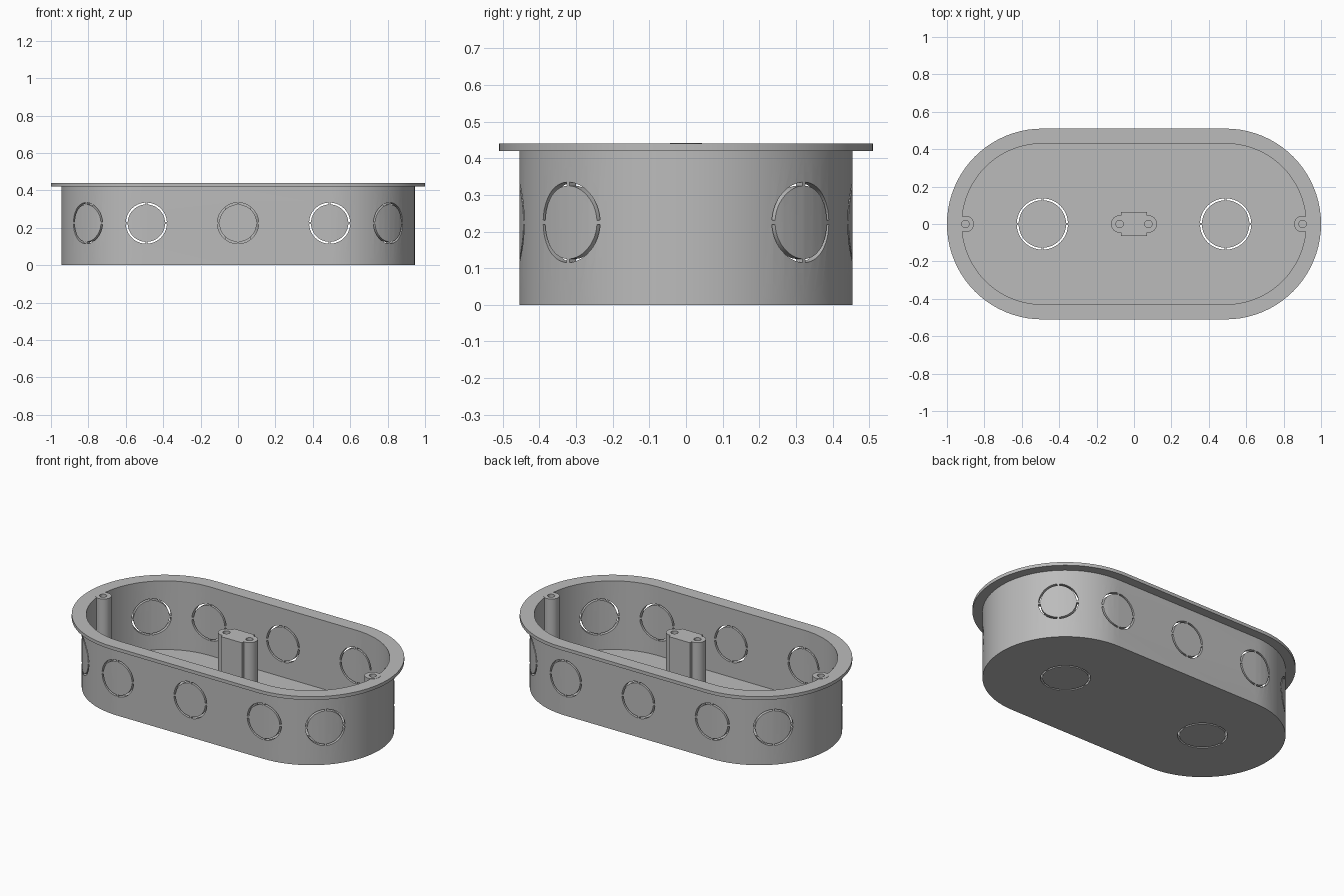
import bpy, bmesh
from math import pi, sin, cos, radians
from mathutils import Matrix

cube = bpy.data.objects.get("Cube")
if cube:
    bpy.data.objects.remove(cube, do_unlink=True)

HALF = 0.49        # half length of the straight sides
R_OUT, R_IN, R_RIM = 0.455, 0.43, 0.51
TOP, RIM_Z, FLOOR = 0.44, 0.42, 0.025

grey = bpy.data.materials.new("box grey")
grey.use_nodes = True
colour = (0.5, 0.5, 0.5, 1)
grey.diffuse_color = colour
grey.node_tree.nodes["Principled BSDF"].inputs["Base Color"].default_value = colour


def finish(name, bm):
    bmesh.ops.recalc_face_normals(bm, faces=bm.faces)
    mesh = bpy.data.meshes.new(name)
    bm.to_mesh(mesh)
    bm.free()
    mesh.materials.append(grey)
    obj = bpy.data.objects.new(name, mesh)
    bpy.context.collection.objects.link(obj)
    return obj


def arc(cx, radius, start, end, steps):
    angles = [start + (end - start) * i / steps for i in range(steps + 1)]
    return [(cx + radius * cos(a), radius * sin(a)) for a in angles]


def stadium(radius, steps=40):
    return (arc(HALF, radius, -pi / 2, pi / 2, steps)
            + arc(-HALF, radius, pi / 2, 3 * pi / 2, steps))


def loft(bm, sections, matrix=Matrix()):
    """Join outlines (points, z) in order and cap both ends."""
    rings = [[bm.verts.new(matrix @ Matrix.Translation((x, y, z)).translation)
              for x, y in points] for points, z in sections]
    for low, high in zip(rings, rings[1:]):
        for i in range(len(low)):
            j = (i + 1) % len(low)
            bm.faces.new((low[i], low[j], high[j], high[i]))
    bm.faces.new(rings[0])
    bm.faces.new(rings[-1])


def slot_ring(bm, radius, depth, matrix):
    """Four arc slots separated by narrow bridges."""
    gap = 0.006 / radius
    for k in range(4):
        a, b = k * pi / 2 + gap, (k + 1) * pi / 2 - gap
        outline = arc(0, radius, a, b, 12) + arc(0, radius - 0.01, b, a, 12)
        loft(bm, [(outline, -depth), (outline, depth)], matrix)


def cut(obj, cutter):
    mod = obj.modifiers.new("cut", 'BOOLEAN')
    mod.operation, mod.solver, mod.object = 'DIFFERENCE', 'EXACT', cutter
    bpy.ops.object.select_all(action='DESELECT')
    bpy.context.view_layer.objects.active = obj
    obj.select_set(True)
    bpy.ops.object.modifier_apply(modifier=mod.name)


# Open box with floor and rim
bm = bmesh.new()
loft(bm, [(stadium(r), z) for r, z in (
    (R_OUT, 0), (R_OUT, RIM_Z), (R_RIM, RIM_Z), (R_RIM, TOP), (R_IN, TOP), (R_IN, FLOOR))])
box = finish("box_shell", bm)

# Screw posts at the two ends
parts = [box]
for side, name in ((1, "left_end_post"), (-1, "right_end_post")):
    bm = bmesh.new()
    outline = arc(side * 0.9, 0.044, 0, 2 * pi, 32)[:-1]
    loft(bm, [(outline, 0.01), (outline, TOP + 0.001)])
    parts.append(finish(name, bm))

# Double screw post in the middle
bm = bmesh.new()
half = [(0.07, -0.063)] + arc(0.077, 0.046, -radians(98), radians(98), 24) + [(0.07, 0.063)]
outline = half + [(-x, -y) for x, y in half]
loft(bm, [(outline, 0.01), (outline, TOP)])
parts.append(finish("centre_post", bm))

# Screw holes
bm = bmesh.new()
for x in (-0.902, -0.077, 0.077, 0.902):
    outline = arc(x, 0.02, 0, 2 * pi, 24)[:-1]
    loft(bm, [(outline, 0.15), (outline, 0.5)])
holes = finish("hole_cutter", bm)

# Knockout slots in the floor and walls
bm = bmesh.new()
for x in (-HALF, HALF):
    slot_ring(bm, 0.137, 0.05, Matrix.Translation((x, 0, 0)))
walls = [(x, a) for x in (-HALF, 0, HALF) for a in (-90, 90)]
walls += [(HALF, 45), (HALF, -45), (-HALF, 135), (-HALF, -135)]
for x, angle in walls:
    a = radians(angle)
    spot = Matrix.Translation((x + 0.4425 * cos(a), 0.4425 * sin(a), 0.225))
    slot_ring(bm, 0.11, 0.05, spot @ Matrix.Rotation(a, 4, 'Z') @ Matrix.Rotation(pi / 2, 4, 'Y'))
slots = finish("slot_cutter", bm)

cut(box, slots)
for part in parts:
    cut(part, holes)
    bpy.ops.object.shade_smooth_by_angle(angle=radians(30))
for cutter in (holes, slots):
    bpy.data.objects.remove(cutter, do_unlink=True)
